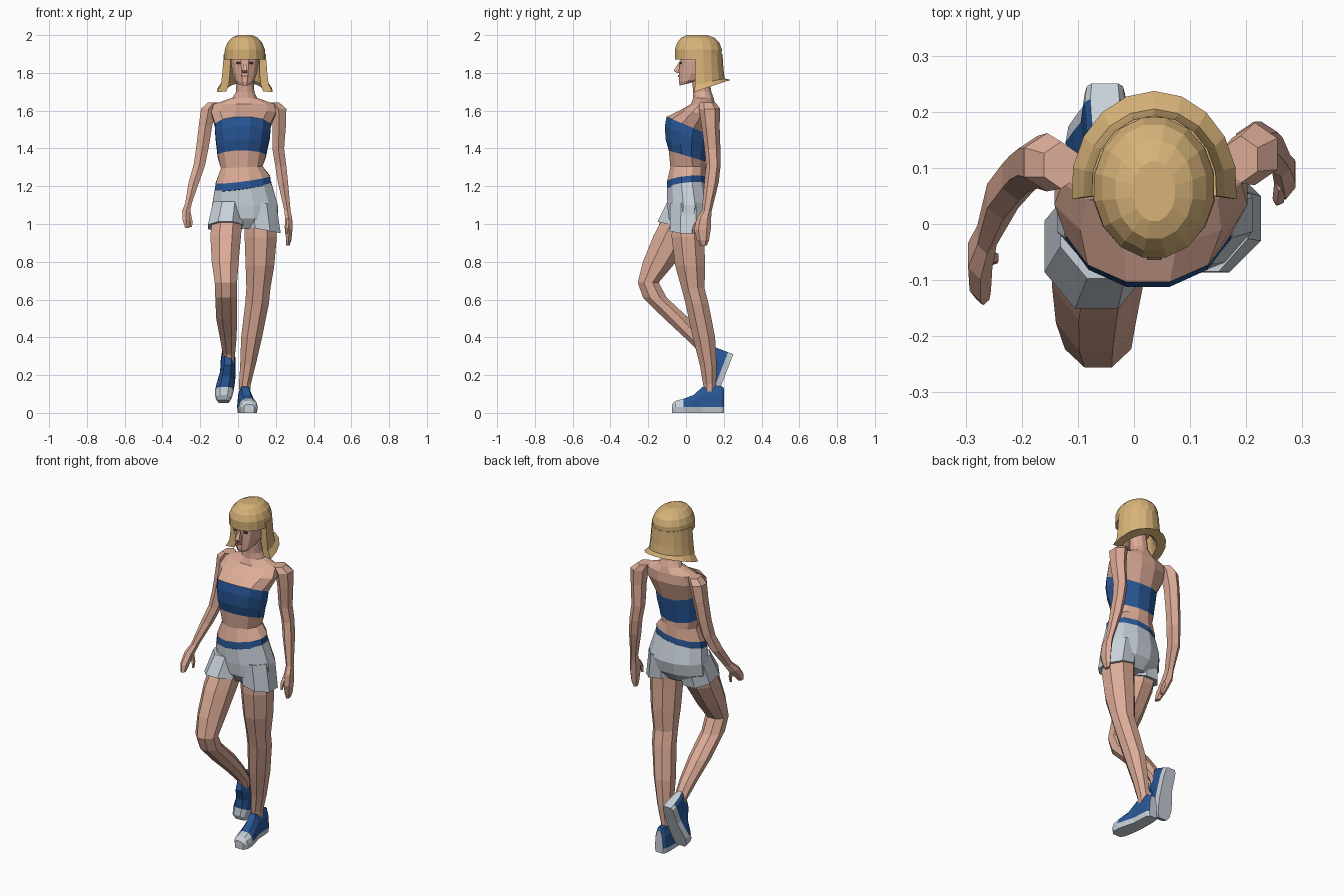
import bpy, bmesh, math
from mathutils import Matrix, Vector


def material(name, col):
    m = bpy.data.materials.new(name)
    m.diffuse_color = (*col, 1)
    return m


SKIN = material("skin", (0.72, 0.41, 0.31))
HAIR = material("blond hair", (0.68, 0.45, 0.19))
BLUE = material("blue cloth", (0.022, 0.095, 0.31))
WHITE = material("pale grey cloth", (0.58, 0.64, 0.70))
DARK = material("dark eye", (0.07, 0.04, 0.03))
LIP = material("lip", (0.48, 0.19, 0.16))


def oval(x, y, z, rx, ry, tx=0, ty=0, n=8):
    """Horizontal oval cross-section, tilted by slopes tx and ty."""
    pts = []
    for k in range(n):
        a = 2 * math.pi * (k + 0.5) / n
        dx, dy = rx * math.cos(a), ry * math.sin(a)
        pts.append(Vector((x + dx, y + dy, z + tx * dx + ty * dy)))
    return pts


def loft(name, rings, mats, rule=None, strip=False, matrix=None):
    """Skin a list of closed sections; rule(i, j) picks the material."""
    bm = bmesh.new()
    vs = [[bm.verts.new(p) for p in r] for r in rings]
    n = len(rings[0])
    for i in range(len(vs) - 1):
        for j in range(n):
            k = (j + 1) % n
            f = bm.faces.new((vs[i][j], vs[i][k], vs[i + 1][k], vs[i + 1][j]))
            f.material_index = rule(i, j) if rule else 0
    for i, r in ((0, vs[0]), (len(vs) - 2, vs[-1])):
        if strip:   # horseshoe section: pair outer with inner points
            for j in range(n // 2 - 1):
                bm.faces.new((r[j], r[j + 1], r[n - 2 - j], r[n - 1 - j]))
        else:
            bm.faces.new(r).material_index = rule(i, 0) if rule else 0
    if matrix:
        bm.transform(matrix)
    bmesh.ops.recalc_face_normals(bm, faces=bm.faces)
    me = bpy.data.meshes.new(name)
    bm.to_mesh(me)
    bm.free()
    for m in mats:
        me.materials.append(m)
    ob = bpy.data.objects.new(name, me)
    bpy.context.collection.objects.link(ob)
    return ob


def tube(name, specs, mats, n=8, rule=None):
    return loft(name, [oval(*s, n=n) for s in specs], mats, rule)


# Torso with belt and bandeau top
tube("torso", [
    (.026, .005, 1.17, .140, .095, .13),
    (.026, .003, 1.195, .154, .108, .13, .1),
    (.026, .003, 1.235, .149, .106, .13, .1),
    (.020, .010, 1.30, .114, .096, .05),
    (.020, .005, 1.36, .132, .100, 0, -.3),
    (.022, .000, 1.41, .140, .112, 0, -.35),
    (.025, .002, 1.47, .150, .118, 0, -.42),
    (.025, .010, 1.52, .152, .117, 0, -.42),
    (.030, .060, 1.59, .178, .100, 0, -.1),
    (.032, .090, 1.635, .165, .066),
    (.036, .092, 1.668, .068, .056),
    (.038, .086, 1.70, .050, .050),
    (.037, .075, 1.79, .047, .047)], [SKIN, BLUE], 12,
    lambda i, j: int(i in (0, 1, 4, 5, 6)))

# Shorts: hips and two legs
tube("shorts_hips", [
    (.026, .004, 1.20, .155, .108, .13, .1),
    (.037, .017, 1.10, .180, .120),
    (.036, .012, 1.03, .182, .108),
    (.036, .010, .975, .120, .065)], [WHITE], 12)
tube("shorts_leg_right", [
    (-.05, 0, 1.12, .088, .105),
    (-.067, -.04, .985, .100, .120, 0, -.25)], [WHITE], 8)
tube("shorts_leg_left", [
    (.115, .015, 1.11, .095, .108),
    (.130, .010, .97, .104, .104, -.2)], [WHITE], 8)

# Standing leg and raised leg
tube("leg_left", [
    (.115, .010, 1.05, .085, .090), (.120, .010, .93, .092, .093),
    (.116, .022, .78, .082, .086), (.108, .037, .66, .069, .066),
    (.101, .058, .58, .068, .066), (.072, .095, .40, .060, .064),
    (.052, .118, .25, .044, .048), (.036, .125, .15, .034, .037),
    (.036, .125, .08, .028, .03)], [SKIN])
tube("leg_right", [
    (-.055, -.020, 1.05, .085, .100), (-.065, -.065, .94, .088, .115),
    (-.068, -.140, .80, .077, .095), (-.064, -.200, .69, .064, .060),
    (-.063, -.165, .61, .062, .068), (-.060, -.050, .50, .060, .072),
    (-.052, .045, .40, .048, .058), (-.048, .120, .31, .035, .042),
    (-.048, .140, .24, .028, .03)], [SKIN])


# Sneakers: sections from toe to heel
def shoe(name, matrix):
    rings = []
    for y, x, w, h in [(-.075, .024, .028, .045), (-.055, .024, .044, .064),
                       (-.012, .020, .050, .075), (.04, .010, .047, .095),
                       (.088, .002, .041, .138), (.15, 0, .040, .145),
                       (.188, 0, .036, .142), (.202, 0, .026, .130)]:
        m = .03 + .6 * (h - .03)
        half = [(.9 * w, 0), (w, .03), (.85 * w, m), (.45 * w, h)]
        sec = half + [(-a, b) for a, b in reversed(half)]
        rings.append([Vector((x + a, y, b)) for a, b in sec])
    loft(name, rings, [BLUE, WHITE], lambda i, j: int(i < 2 or j in (0, 6, 7)),
         matrix=matrix)


shoe("shoe_left", Matrix.Translation((.035, 0, 0)))
shoe("shoe_right", Matrix.Translation((-.052, .178, .122))
     @ Matrix.Rotation(math.radians(69), 4, 'X') @ Matrix.Scale(-1, 4, (1, 0, 0)))

# Arms with mitten hands, and thumbs
tube("arm_left", [
    (.190, .115, 1.642, .035, .042), (.215, .125, 1.61, .047, .056),
    (.218, .130, 1.52, .041, .048), (.213, .140, 1.40, .036, .042),
    (.226, .145, 1.31, .034, .038), (.238, .135, 1.22, .031, .038),
    (.262, .110, 1.07, .019, .026), (.268, .095, 1.03, .022, .038),
    (.270, .087, .97, .021, .044), (.268, .090, .915, .017, .032),
    (.264, .092, .885, .010, .018)], [SKIN], 6)
tube("arm_right", [
    (-.130, .105, 1.642, .035, .042), (-.155, .110, 1.61, .047, .052),
    (-.172, .110, 1.52, .041, .047), (-.189, .100, 1.40, .038, .043),
    (-.205, .085, 1.31, .035, .043), (-.234, .050, 1.22, .032, .043),
    (-.262, -.020, 1.11, .020, .034), (-.274, -.055, 1.07, .025, .044),
    (-.274, -.100, 1.02, .022, .038), (-.269, -.125, .98, .013, .020)], [SKIN], 6)
tube("thumb_left", [(.262, .075, 1.03, .012, .016), (.258, .045, .985, .011, .012),
                    (.256, .040, .95, .007, .008)], [SKIN], 5)
tube("thumb_right", [(-.262, -.06, 1.07, .012, .016), (-.25, -.06, 1.02, .010, .012),
                     (-.248, -.065, .985, .007, .008)], [SKIN], 5)

# Head, nose, eyes and lips
tube("head", [
    (.036, .002, 1.742, .034, .036, 0, .25), (.036, .030, 1.762, .052, .070, 0, .15),
    (.036, .055, 1.80, .067, .095), (.036, .060, 1.86, .077, .097),
    (.036, .060, 1.93, .072, .090)], [SKIN], 12)
tube("nose", [(.036, -.030, 1.855, .008, .012), (.036, -.042, 1.812, .018, .031),
              (.036, -.036, 1.800, .016, .020)], [SKIN], 4)
for side, s in (("right", -1), ("left", 1)):
    x = .036 + s * .032
    tube("eye_" + side, [(x, -.027, 1.848, .016, .006), (x, -.027, 1.857, .016, .006)],
         [DARK], 4)
tube("lips", [(.036, -.037, 1.779, .024, .009), (.036, -.037, 1.788, .024, .009)],
     [LIP], 4)

# Hair: cap with fringe, and flared curtain open at the face
tube("hair_cap", [
    (.036, .065, 1.872, .110, .125), (.036, .065, 1.925, .108, .127),
    (.036, .065, 1.960, .094, .114), (.036, .062, 1.986, .070, .090),
    (.036, .058, 2.0, .038, .054)], [HAIR], 16)
curtain = []
for z, rx, ry, ty, t in [(1.90, .112, .128, 0, .035), (1.80, .120, .134, .1, .042),
                         (1.742, .127, .140, .2, .042), (1.706, .148, .172, .33, .050)]:
    arc = [math.radians(-7 + 194 * k / 10) for k in range(11)]
    pts = [(rx * math.cos(a), ry * math.sin(a)) for a in arc]
    pts += [((rx - t) * math.cos(a), (ry - t) * math.sin(a)) for a in reversed(arc)]
    curtain.append([Vector((.036 + u, .065 + v, z + ty * v)) for u, v in pts])
loft("hair_curtain", curtain, [HAIR], strip=True)
